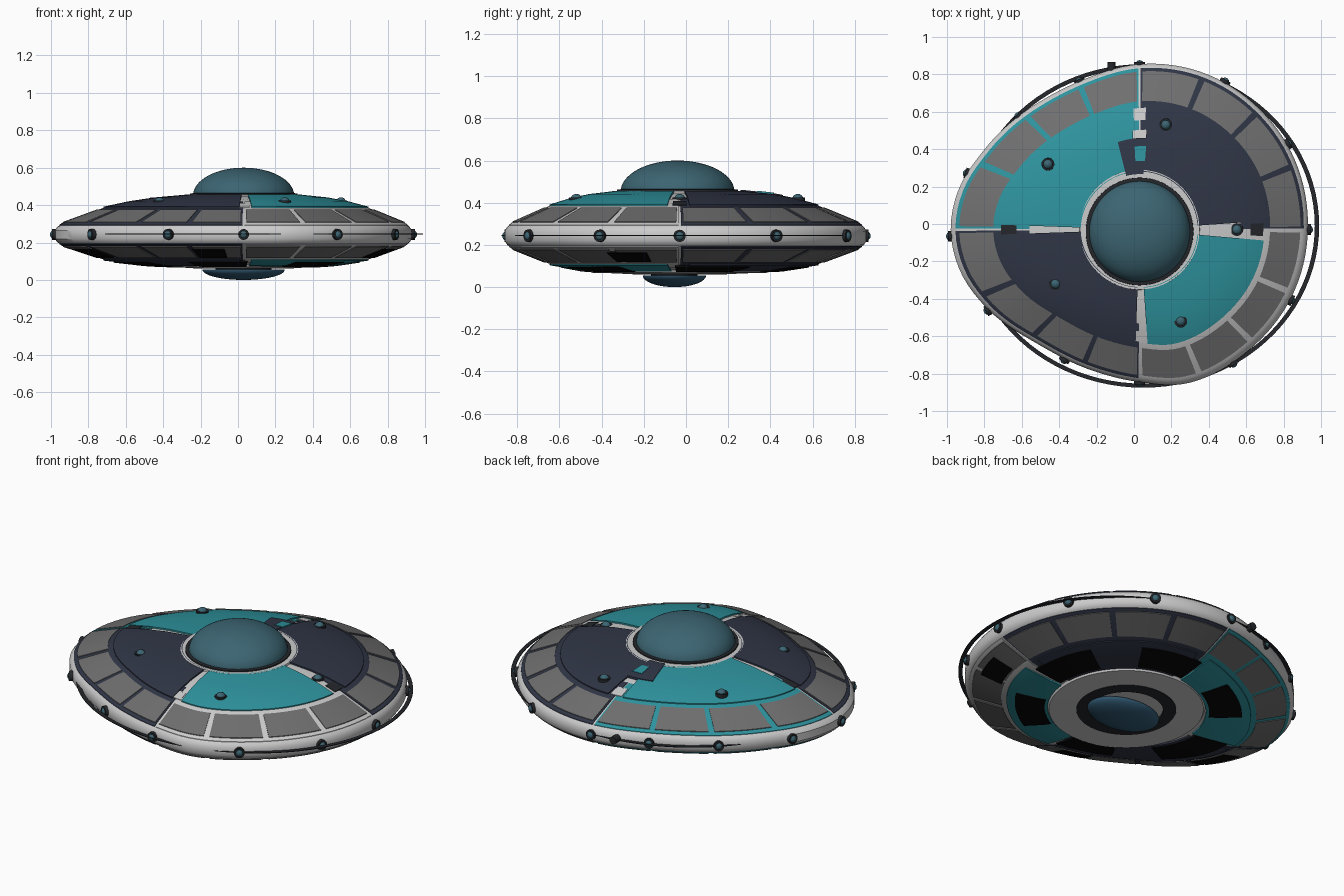
import bpy, bmesh, math
from math import sin, cos, radians, pi

if "Cube" in bpy.data.objects:
    bpy.data.objects.remove(bpy.data.objects["Cube"])

CX, CY = 0.03, -0.03
# Irregular hull outline: angle in degrees, radius about the hull centre
OUT = [(0, .90), (25, .91), (45, .91), (68, .905), (90, .885), (110, .857), (128, .868),
       (153, .935), (167, .99), (180, 1.01), (193, .985), (206, .925), (228, .82),
       (250, .795), (270, .815), (287, .86), (312, .87), (338, .89)]
# Height profiles across the hull: radius fraction, z
TOP = [(0, .45), (.34, .447), (.5, .432), (.62, .412), (.74, .383), (.77, .372), (.96, .302), (.985, .285)]
BOT = [(0, .07), (.34, .072), (.55, .087), (.74, .112), (.77, .122), (.96, .185), (.985, .2)]


def outline(a):
    a %= 360
    n = len(OUT)
    i = max(k for k in range(n) if OUT[k][0] <= a)
    p = lambda k: (OUT[k % n][0] + 360 * (k // n), OUT[k % n][1])
    p0, p1, p2, p3 = p(i - 1), p(i), p(i + 1), p(i + 2)
    h = p2[0] - p1[0]
    s = (a - p1[0]) / h
    m1 = (p2[1] - p0[1]) / (p2[0] - p0[0]) * h
    m2 = (p3[1] - p1[1]) / (p3[0] - p1[0]) * h
    return ((2*s**3 - 3*s*s + 1) * p1[1] + (s**3 - 2*s*s + s) * m1
            + (3*s*s - 2*s**3) * p2[1] + (s**3 - s*s) * m2)


def height(tab, t):
    for (t0, z0), (t1, z1) in zip(tab, tab[1:]):
        if t <= t1:
            return z0 + (z1 - z0) * (t - t0) / (t1 - t0)
    return tab[-1][1]


def point(t, a, z):
    # round in the middle, irregular towards the rim
    w = min(1, max(0, (t - .3) / .4))
    r = t * (.9 + (outline(a) - .9) * w)
    return (CX + r * cos(radians(a)), CY + r * sin(radians(a)), z)


def material(name, c):
    m = bpy.data.materials.new(name)
    m.diffuse_color = (*c, 1)
    m.use_nodes = True
    m.node_tree.nodes["Principled BSDF"].inputs["Base Color"].default_value = m.diffuse_color
    return m


TEAL = material("teal", (.027, .29, .34))
NAVY = material("navy", (.03, .037, .062))
PANEL = material("panel_grey", (.16, .16, .16))
DARK = material("dark", (.018, .02, .024))
BLACK = material("black", (.002, .002, .002))
GLASS = material("glass", (.045, .13, .17))
BLUE = material("blue", (.03, .1, .17))


def finish(name, bm, mat=None, angle=35):
    bmesh.ops.recalc_face_normals(bm, faces=bm.faces)
    me = bpy.data.meshes.new(name)
    bm.to_mesh(me)
    bm.free()
    ob = bpy.data.objects.new(name, me)
    bpy.context.collection.objects.link(ob)
    if mat:
        me.materials.append(mat)
    bpy.ops.object.select_all(action='DESELECT')
    ob.select_set(True)
    bpy.context.view_layer.objects.active = ob
    bpy.ops.object.shade_smooth_by_angle(angle=radians(angle))
    return ob


def grid(bm, rows, closed):
    vs = [[bm.verts.new(p) for p in row] for row in rows]
    for r0, r1 in zip(vs, vs[1:]):
        n = len(r0)
        for j in range(n if closed else n - 1):
            k = (j + 1) % n
            bm.faces.new((r0[j], r0[k], r1[k], r1[j]))
    return vs


def plate(name, tab, a0, a1, t0, t1, lift, mat):
    # thin closed plate that follows the hull surface
    d = 1 if tab is TOP else -1
    ts = sorted({t0, t1, *(t for t, _ in tab if t0 < t < t1)})
    n = max(2, round((a1 - a0) / 3))
    outer = [(t, height(tab, t) + d * lift) for t in ts]
    inner = [(t, height(tab, t) - d * .002) for t in reversed(ts)]
    prof = outer + inner
    bm = bmesh.new()
    vs = grid(bm, [[point(t, a0 + (a1 - a0) * i / n, z) for t, z in prof] for i in range(n + 1)], True)
    bm.faces.new(vs[0])
    bm.faces.new(vs[-1])
    return finish(name, bm, mat)


def lathe(name, prof, mat, cx=CX, cy=CY, sx=1, sy=1, n=64, loop=False):
    bm = bmesh.new()
    prof = prof + prof[:1] if loop else prof
    grid(bm, [[(cx + r*sx*cos(2*pi*i/n), cy + r*sy*sin(2*pi*i/n), z) for i in range(n)] for r, z in prof], True)
    bmesh.ops.remove_doubles(bm, verts=bm.verts, dist=1e-5)
    return finish(name, bm, mat)


def ball(name, x, y, z, r, mat):
    bm = bmesh.new()
    bmesh.ops.create_uvsphere(bm, u_segments=16, v_segments=10, radius=r)
    bmesh.ops.translate(bm, verts=bm.verts, vec=(x, y, z))
    return finish(name, bm, mat, 60)


# Main hull with rounded rim
prof = [(.001, .45)] + TOP[1:] + [(1, .265), (1, .22)] + BOT[:0:-1] + [(.001, .07)]
bm = bmesh.new()
rows = grid(bm, [[point(t, a, z) for a in range(0, 360, 3)] for t, z in prof], True)
bm.faces.new(rows[0])
bm.faces.new(rows[-1])
finish("hull", bm)

# Quadrant borders, window panels and deck panels, above and below
DECK = [(4, 86, NAVY), (94, 178, TEAL), (182, 268, NAVY), (274, 355, TEAL)]
for side, tab in (("upper", TOP), ("lower", BOT)):
    for q, border in enumerate((NAVY, TEAL, NAVY, None)):
        b = q * 90
        plate(f"{side}_border_{q}", tab, b + .4, b + 89.6, .6, .975, .003, border)
        for k in range(4):
            a = b + 22.5 * k
            plate(f"{side}_window_{q}_{k}", tab, a + 1.1, a + 21.4, .775, .955, .007, PANEL)
        a0, a1, mat = DECK[q]
        plate(f"{side}_deck_{q}", tab, a0, a1, .345 if tab is TOP else .48, .742, .009, mat)

# Small hatch details on the deck
plate("hatch", TOP, 86, 104, .33, .55, .013, NAVY)
plate("hatch_marker", TOP, 85.5, 93.5, .41, .5, .016, TEAL)
for i, a in enumerate((0, 90, 180, 270)):
    plate(f"seam_clip_{i}", TOP, a - 3, a + 3, .66, .735, .006, DARK if i % 2 == 0 else None)

# Black vents underneath
for i in range(6):
    a = 15 + 60 * i
    plate(f"vent_{i}", BOT, a - 17, a + 17, .5, .69, .013, BLACK)
for i, a in enumerate((-18, 195, 255)):
    plate(f"outer_vent_{i}", BOT, a - 7, a + 7, .79, .92, .011, BLACK)

# Dome and collars
arc = [(cos(pi/2*i/16), sin(pi/2*i/16)) for i in range(17)]
lathe("dome", [(.27*c, .452 + .148*s) for c, s in arc], GLASS, CX, -.04)
lathe("dome_seal", [(.25, .44), (.29, .44), (.287, .462), (.25, .466)], DARK, CX, -.04, loop=True)
lathe("dome_collar", [(.27, .43), (.325, .43), (.32, .455), (.27, .456)], None, loop=True)

# Underside dish and collars
lathe("dish", [(c, .055 - .055*s) for c, s in arc] + [(0, .055)], BLUE, CX, -.055, .22, .15)
lathe("dish_seal", [(.2, .08), (.28, .08), (.27, .062), (.2, .06)], DARK, loop=True)
lathe("dish_collar", [(.27, .085), (.43, .085), (.42, .068), (.27, .064)], None, loop=True)
lathe("dish_neck", [(.1, .075), (.1, .05)], DARK, CX, -.055, 1.5, 1.1)

# Thin flat ring around the hull
lathe("rim_ring", [(.975, .243), (1, .243), (1, .247), (.975, .247)], DARK, .05, -.01, .94, .865, 96, True)

# Rim lights with dark bezels
for i, a in enumerate((0, 30, 60, 90, 112, 137, 162, 182, 208, 240, 270, 305, 335)):
    r = outline(a) + (-.002 if 85 < a < 165 else .004)
    x, y = CX + r*cos(radians(a)), CY + r*sin(radians(a))
    ball(f"rim_light_{i}", x, y, .243, .023, GLASS)
    bm = bmesh.new()
    bmesh.ops.create_cone(bm, segments=20, radius1=.029, radius2=.029, depth=.024, cap_ends=True)
    ob = finish(f"rim_bezel_{i}", bm, DARK)
    ob.location = (x, y, .243)
    ob.rotation_euler = (0, pi/2, radians(a))

# Deck lights
for i, (x, y) in enumerate(((-.46, .32), (.17, .53), (.55, -.03), (.25, -.52), (-.42, -.32))):
    lathe(f"deck_bezel_{i}", [(.001, .39), (.035, .39), (.034, .424), (.001, .426)], DARK, x, y, n=20)
    ball(f"deck_light_{i}", x, y, .415, .027, GLASS)

# Small rear stub
bm = bmesh.new()
bmesh.ops.create_cone(bm, segments=16, radius1=.022, radius2=.022, depth=.08, cap_ends=True)
stub = finish("rear_stub", bm, DARK)
stub.location = (-.12, .825, .25)
stub.rotation_euler = (pi/2, 0, 0)
